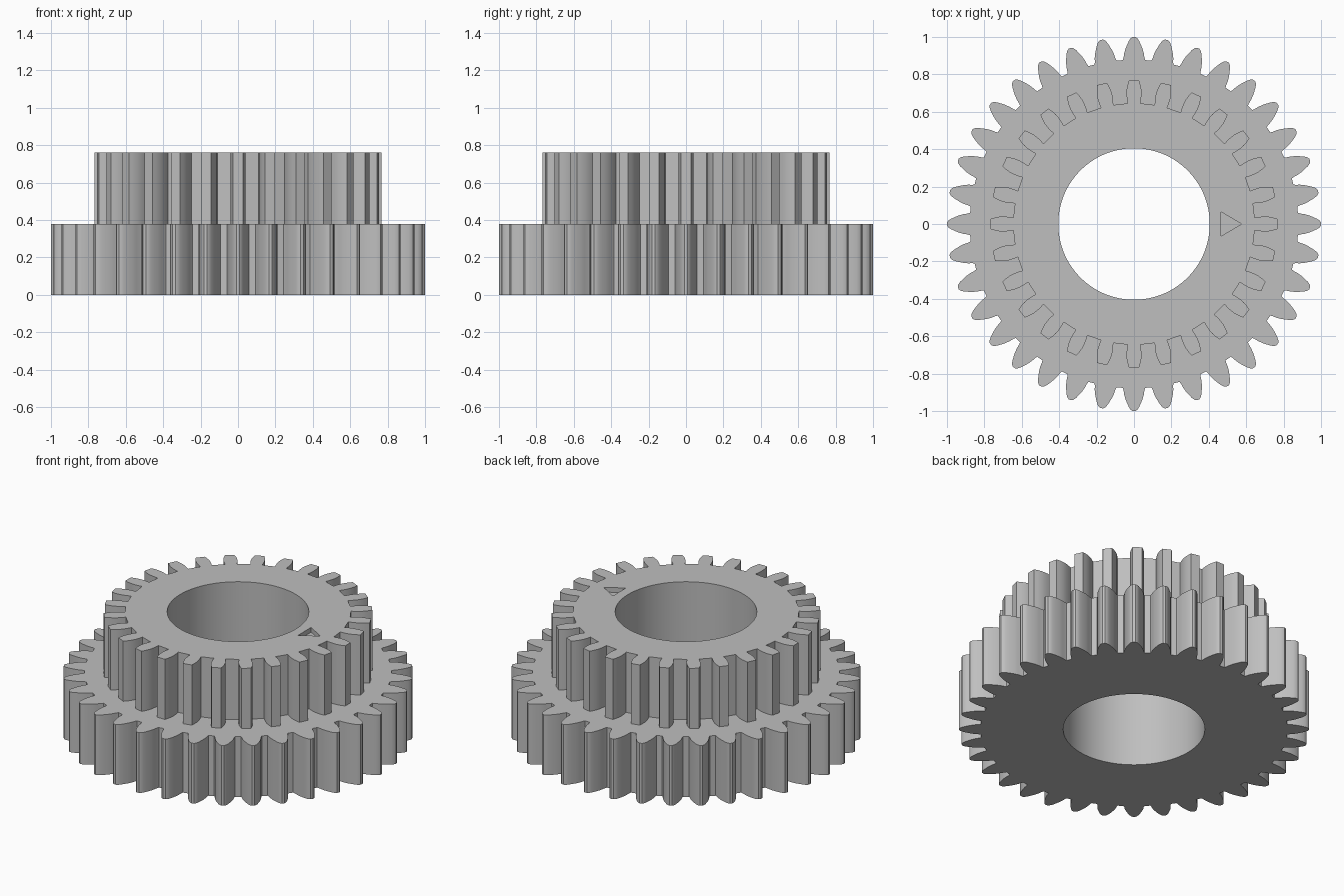
import bpy
import bmesh
from math import cos, sin, tau, radians
from mathutils import Vector

default = bpy.data.objects.get("Cube")
if default:
    bpy.data.objects.remove(default, do_unlink=True)

grey = bpy.data.materials.new("steel grey")
grey.use_nodes = True
colour = (0.52, 0.52, 0.52, 1)
grey.diffuse_color = colour
grey.node_tree.nodes["Principled BSDF"].inputs["Base Color"].default_value = colour


def prism(name, outline, bottom, top):
    """Extrude a closed outline between two heights."""
    bm = bmesh.new()
    face = bm.faces.new([bm.verts.new((x, y, bottom)) for x, y in outline])
    result = bmesh.ops.extrude_face_region(bm, geom=[face], use_keep_orig=True)
    moved = [v for v in result["geom"] if isinstance(v, bmesh.types.BMVert)]
    bmesh.ops.translate(bm, verts=moved, vec=Vector((0, 0, top - bottom)))
    bmesh.ops.recalc_face_normals(bm, faces=bm.faces[:])
    mesh = bpy.data.meshes.new(name)
    bm.to_mesh(mesh)
    bm.free()
    mesh.materials.append(grey)
    obj = bpy.data.objects.new(name, mesh)
    bpy.context.collection.objects.link(obj)
    return obj


def gear_outline(teeth, flank):
    """Repeat one tooth, given as (radius, half width) from root to tip."""
    right = [(r, -w) for r, w in flank]
    left = [(r, w) for r, w in reversed(flank)]
    points = []
    for i in range(teeth):
        a = tau * i / teeth
        points += [(r * cos(a) - w * sin(a), r * sin(a) + w * cos(a))
                   for r, w in right + left]
    return points


def circle(radius, count):
    return [(radius * cos(tau * i / count), radius * sin(tau * i / count))
            for i in range(count)]


def combine(target, tool, operation):
    """Apply a boolean and discard the helper."""
    tool.hide_render = True
    mod = target.modifiers.new(operation.lower(), "BOOLEAN")
    mod.operation = operation
    mod.solver = "EXACT"
    mod.object = tool
    bpy.context.view_layer.objects.active = target
    bpy.ops.object.modifier_apply(modifier=mod.name)
    bpy.data.objects.remove(tool, do_unlink=True)


# Tooth flanks of the wide lower gear and the narrow upper gear
lower_flank = [(0.876, 0.060), (0.888, 0.056), (0.91, 0.053), (0.935, 0.046),
               (0.96, 0.036), (0.98, 0.027), (0.993, 0.018), (1.0, 0.008)]
upper_flank = [(0.645, 0.034), (0.67, 0.038), (0.695, 0.040), (0.72, 0.039),
               (0.745, 0.034), (0.768, 0.027)]

# Stacked gear body
gear = prism("double_gear", gear_outline(36, lower_flank), 0, 0.38)
combine(gear, prism("upper_gear", gear_outline(28, upper_flank), 0.2, 0.76), "UNION")

# Round bore and the triangular alignment recess
combine(gear, prism("bore_cutter", circle(0.405, 128), -0.1, 0.9), "DIFFERENCE")
arrow = [(0.465, -0.065), (0.575, 0), (0.465, 0.065)]
combine(gear, prism("marker_cutter", arrow, 0.73, 0.8), "DIFFERENCE")

# Smooth bore and flanks, sharp rims
bpy.ops.object.select_all(action="DESELECT")
gear.select_set(True)
bpy.context.view_layer.objects.active = gear
bpy.ops.object.shade_smooth_by_angle(angle=radians(25))
